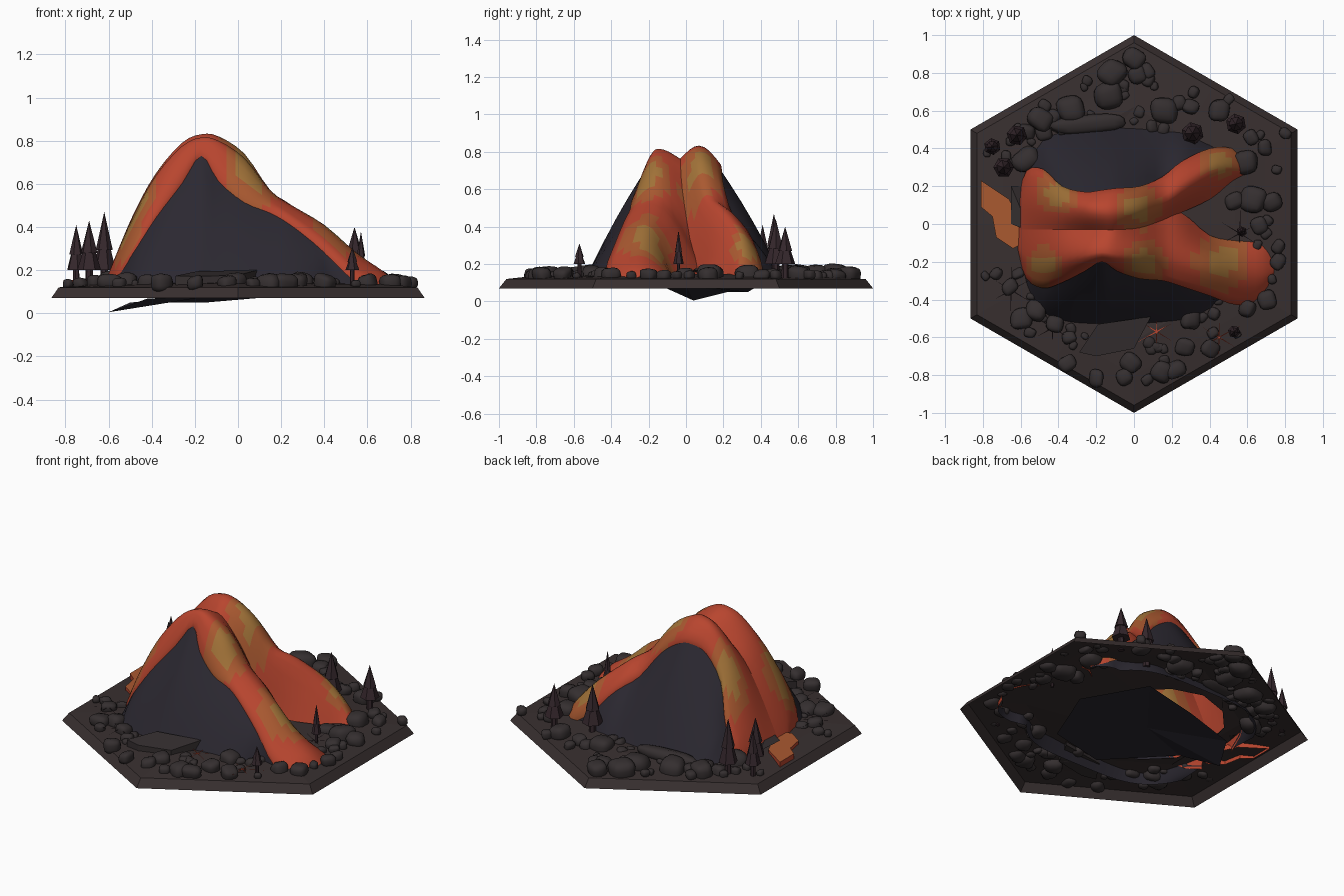
import bpy, bmesh, math, random
from mathutils import Vector, Matrix

if "Cube" in bpy.data.objects:
    bpy.data.objects.remove(bpy.data.objects["Cube"])
random.seed(7)


def mat(name, r, g, b):
    m = bpy.data.materials.new(name)
    m.diffuse_color = (r, g, b, 1)
    m.use_nodes = True
    m.node_tree.nodes["Principled BSDF"].inputs["Base Color"].default_value = m.diffuse_color
    return m


RED = mat("lava_red", .48, .06, .028)
ORANGE = mat("lava_orange", .40, .10, .03)
GOLD = mat("lava_gold", .36, .17, .04)
ROCK = mat("rock", .035, .028, .029)
SLOPE = mat("slope", .024, .021, .030)
SOIL = mat("soil", .040, .029, .029)
BARK = mat("tree", .035, .02, .025)


def make(name, verts, faces, mats, smooth=False):
    me = bpy.data.meshes.new(name)
    me.from_pydata([tuple(v) for v in verts], [], faces)
    for m in mats:
        me.materials.append(m)
    bm = bmesh.new()
    bm.from_mesh(me)
    bmesh.ops.recalc_face_normals(bm, faces=bm.faces)
    if sum(f.normal.z for f in bm.faces) < -1e-3 and any(len(e.link_faces) == 1 for e in bm.edges):
        bmesh.ops.reverse_faces(bm, faces=bm.faces)
    for f in bm.faces:
        f.smooth = smooth
    bm.to_mesh(me)
    bm.free()
    ob = bpy.data.objects.new(name, me)
    bpy.context.collection.objects.link(ob)
    return ob


def grid(rows):
    n = len(rows[0])
    return [(i * n + j, i * n + j + 1, (i + 1) * n + j + 1, (i + 1) * n + j)
            for i in range(len(rows) - 1) for j in range(n - 1)]


def spline(pts, steps):
    # Catmull-Rom through stations of any dimension
    out = []
    for i in range(len(pts) - 1):
        a, b, c, d = (pts[max(0, min(len(pts) - 1, i + k))] for k in (-1, 0, 1, 2))
        for s in range(steps):
            t = s / steps
            out.append([.5 * (2 * q + (r - p) * t + (2 * p - 5 * q + 4 * r - w) * t * t
                              + (3 * q - p - 3 * r + w) * t ** 3) for p, q, r, w in zip(a, b, c, d)])
    return out + [list(pts[-1])]


# Lava streams: x, outer y/z, ridge y/z, inner y/z
FRONT = [(-.62, -.14, .10, -.12, .13, -.03, .13), (-.57, -.29, .17, -.17, .26, -.03, .24),
         (-.48, -.34, .31, -.18, .46, -.03, .42), (-.38, -.31, .47, -.17, .64, -.03, .58),
         (-.26, -.25, .63, -.16, .775, -.03, .69), (-.17, -.20, .76, -.15, .815, -.03, .75),
         (-.09, -.25, .64, -.16, .80, -.03, .75), (.03, -.29, .54, -.16, .72, -.02, .60),
         (.15, -.30, .49, -.17, .57, .02, .34), (.25, -.33, .43, -.19, .50, .06, .18),
         (.40, -.38, .31, -.22, .41, -.06, .15), (.55, -.43, .17, -.25, .28, -.09, .15),
         (.68, -.39, .12, -.26, .19, -.10, .12), (.74, -.28, .11, -.25, .13, -.18, .11)]
BACK = [(-.62, .12, .10, .08, .13, -.03, .13), (-.57, .28, .17, .10, .26, -.03, .24),
        (-.48, .29, .32, .10, .47, -.03, .42), (-.38, .20, .55, .09, .65, -.03, .58),
        (-.26, .17, .69, .08, .79, -.03, .69), (-.17, .18, .73, .07, .83, -.03, .75),
        (-.09, .19, .72, .07, .82, -.03, .75), (.03, .20, .63, .08, .74, -.02, .60),
        (.15, .25, .46, .11, .57, .02, .34), (.25, .33, .38, .18, .50, .06, .18),
        (.40, .40, .22, .28, .37, .13, .15), (.52, .40, .14, .30, .24, .22, .13),
        (.60, .33, .11, .28, .13, .25, .11)]
GLOW = [(.47, -.2, .15), (-.4, .17, .12), (.45, .33, .1), (.05, -.2, .12), (.02, .08, .12), (-.48, -.22, .1)]


def heat(c):
    g = max(1 - math.hypot(c.x - x, c.y - y) / r for x, y, r in GLOW)
    return 2 if g > .45 else 1 if g > .0 else 0


def stream(name, stations, foot_y):
    rows, skirt = [], []
    side = 1 if foot_y > 0 else -1
    for x, yo, zo, ym, zm, yi, zi in spline(stations, 3):
        row = [(x, yo, zo - .03)]
        for k in range(9):
            t = k / 4
            if t <= 1:
                y, z = yo + (ym - yo) * t, zo + (zm - zo) * math.sin(t * math.pi / 2)
            else:
                y, z = ym + (yi - ym) * (t - 1), zi + (zm - zi) * math.cos((t - 1) * math.pi / 2)
            row.append((x, y, z))
        rows.append(row)
        # dark flank from the lava edge down to the foot
        spread = max(0, 1 - ((x + .06) / .62) ** 4) ** .5
        foot = side * max(abs(yo), abs(foot_y) * spread)
        sr = []
        for k in range(7):
            t = k / 6
            bulge = .03 * math.sin(math.pi * t) * (zo > .3)
            sr.append((x, yo - side * .012 + (foot - yo + side * .012) * t,
                       zo - .012 + (.09 - zo) * t + bulge))
        skirt.append(sr)
    ob = make(name, [v for r in rows for v in r], grid(rows), [RED, ORANGE, GOLD], True)
    for p in ob.data.polygons:
        p.material_index = heat(p.center)
    make(name.replace("lava", "mountain_flank"), [v for r in skirt for v in r], grid(skirt), [SLOPE], True)


stream("lava_front", FRONT, -.56)
stream("lava_back", BACK, .54)

# Hexagonal ground ring with a bevelled rim, open beneath the mountain
verts, faces = [], []
for r, z in ((1, .07), (.96, .12), (.8, .135), (.62, .145), (0, .13)):
    for k in range(12):
        a = math.radians(90 + 30 * k)
        rr = r * (1 if k % 2 == 0 else math.cos(math.pi / 6))
        j = .01 if r < .9 else 0
        p = (rr * math.cos(a), rr * math.sin(a)) if r else (-.16 + .38 * math.cos(a), .42 * math.sin(a))
        verts.append((*p, z + random.uniform(-j, j)))
for i in range(4):
    for k in range(12):
        faces.append((i * 12 + k, i * 12 + (k + 1) % 12, i * 12 + 12 + (k + 1) % 12, i * 12 + 12 + k))
make("ground", verts, faces, [SOIL])

# Ragged underside of the mountain
under = [(-.1, 0, .085), (-.6, .04, .005), (-.5, .22, .05), (-.15, .33, .05), (.2, .38, .08), (.4, 0, .09),
         (.25, -.38, .085), (-.1, -.45, .075), (-.42, -.1, .068)]
make("mountain_underside", under, [(0, k, k % 8 + 1) for k in range(1, 9)], [SLOPE])

# Lava pool at the left edge
pool = [(-.81, .23), (-.66, .13), (-.60, .0), (-.58, -.10), (-.64, -.13), (-.73, -.07), (-.75, .04), (-.81, .09)]
n = len(pool)
ob = make("lava_pool", [(x, y, .155) for x, y in pool] + [(x, y, .11) for x, y in pool],
          [tuple(range(n))] + [(k, (k + 1) % n, n + (k + 1) % n, n + k) for k in range(n)], [RED, ORANGE])
ob.data.polygons[0].material_index = 1
make("rock_wedge", [(-.65, .20, .17), (-.55, -.04, .19), (-.65, .0, .16), (-.58, .2, .13)],
     [(0, 1, 2), (0, 2, 3), (0, 3, 1), (1, 3, 2)], [ROCK])


# Boulders: jittered cubes with rounded edges
def boulder(name, x, y, z, sx, sy, sz, turn, round_off=.72, jitter=.2, tilt=.3):
    bm = bmesh.new()
    bmesh.ops.create_cube(bm, size=2)
    for v in bm.verts:
        v.co += Vector([random.uniform(-jitter, jitter) for _ in range(3)])
    bmesh.ops.bevel(bm, geom=list(bm.edges), offset=round_off, segments=3, profile=.5, affect='EDGES')
    for f in bm.faces:
        f.smooth = True
    bm.transform(Matrix.Translation((x, y, z)) @ Matrix.Rotation(turn, 4, 'Z')
                 @ Matrix.Rotation(random.uniform(-tilt, tilt), 4, 'X') @ Matrix.Diagonal((sx, sy, sz, 1)))
    me = bpy.data.meshes.new(name)
    bm.to_mesh(me)
    bm.free()
    me.materials.append(ROCK)
    bpy.context.collection.objects.link(bpy.data.objects.new(name, me))


BIG = [(-.12, .8, .07), (-.14, .68, .075), (-.33, .61, .075), (-.5, .56, .065), (-.57, .34, .075), (0, .88, .055),
       (.02, .79, .045), (.16, .6, .07), (.45, .6, .055), (.3, .62, .045), (.5, .66, .03), (.59, .33, .065),
       (.63, .13, .07), (.73, .12, .055), (.67, -.01, .045), (.53, .12, .05), (.62, .46, .04), (.8, .48, .035),
       (-.02, -.73, .055), (.15, -.78, .055), (.22, -.77, .055), (-.2, -.82, .045), (-.05, -.81, .045),
       (.27, -.65, .05), (.4, -.66, .045), (-.35, -.74, .05), (-.6, -.5, .055), (-.52, -.46, .055),
       (-.42, -.53, .045), (.6, -.45, .045), (.7, -.4, .05), (.76, -.2, .045), (.3, -.5, .055), (-.66, -.33, .045)]
for x, y, r in BIG:
    boulder("boulder", x, y, .142, r, r * random.uniform(.8, 1), r * .78, random.uniform(0, 3))
count = 0
while count < 65:
    a, d = random.uniform(0, 2 * math.pi), random.uniform(.5, .92)
    x, y = d * math.cos(a), d * math.sin(a)
    if abs(x) > .79 or (x < -.55 and abs(y) < .25) or math.hypot(x / .66, y / .5) < 1:
        continue
    if any(math.hypot(x - b[0], y - b[1]) < b[2] for b in BIG) or abs(x) * .5 + abs(y) * .866 > .79:
        continue
    r = random.uniform(.02, .042)
    boulder("stone", x, y, .138, r, r * .85, r * .8, random.uniform(0, 3))
    count += 1

# Rock slabs leaning at the mountain's foot
slab = [(-.29, -.68), (-.19, -.53), (.09, -.49), (.0, -.66), (-.2, -.70)]
make("slab_front", [(x, y, .185 + .14 * (y + .6)) for x, y in slab] + [(x, y, .12) for x, y in slab],
     [(0, 1, 2, 3, 4), (9, 8, 7, 6, 5)] + [(k, (k + 1) % 5, 5 + (k + 1) % 5, 5 + k) for k in range(5)], [ROCK])
boulder("slab_back", -.25, .53, .155, .2, .05, .04, .1)


# Charred conifers: short trunk and stacked six-sided cones
def tree(x, y, top, r):
    bm = bmesh.new()
    h = top - .2
    for z0, z1, r0, r1 in ((.12, .24, r * .35, r * .3), (.2, .2 + h * .65, r, r * .2), (.2 + h * .35, top, r * .72, 0)):
        bmesh.ops.create_cone(bm, cap_ends=True, segments=6, radius1=r0, radius2=r1, depth=z1 - z0,
                              matrix=Matrix.Translation((x, y, (z0 + z1) / 2)) @ Matrix.Rotation(random.random(), 4, 'Z'))
    me = bpy.data.meshes.new("charred_tree")
    bm.to_mesh(me)
    bm.free()
    me.materials.append(BARK)
    bpy.context.collection.objects.link(bpy.data.objects.new("charred_tree", me))


for t in ((-.75, .41, .41, .045), (-.69, .30, .43, .055), (-.62, .47, .47, .055), (.31, .48, .44, .06),
          (.54, .53, .40, .055), (.53, -.57, .31, .033), (.57, -.04, .38, .028)):
    tree(*t)

# Low star-shaped fallen branches, some glowing
for x, y, m in ((.45, -.6, RED), (.12, -.57, RED), (-.65, -.35, BARK), (.56, -.05, BARK), (-.43, -.55, BARK)):
    v, f = [], []
    for k in range(6):
        a = k * math.pi / 3 + .5
        d, s = Vector((math.cos(a), math.sin(a), 0)), Vector((-math.sin(a), math.cos(a), 0)) * .003
        c = Vector((x, y, .156))
        f.append(tuple(len(v) + q for q in range(3)))
        v += [c + s, c - s, c + d * random.uniform(.08, .14)]
    make("fallen_branches", v, f, [m])
